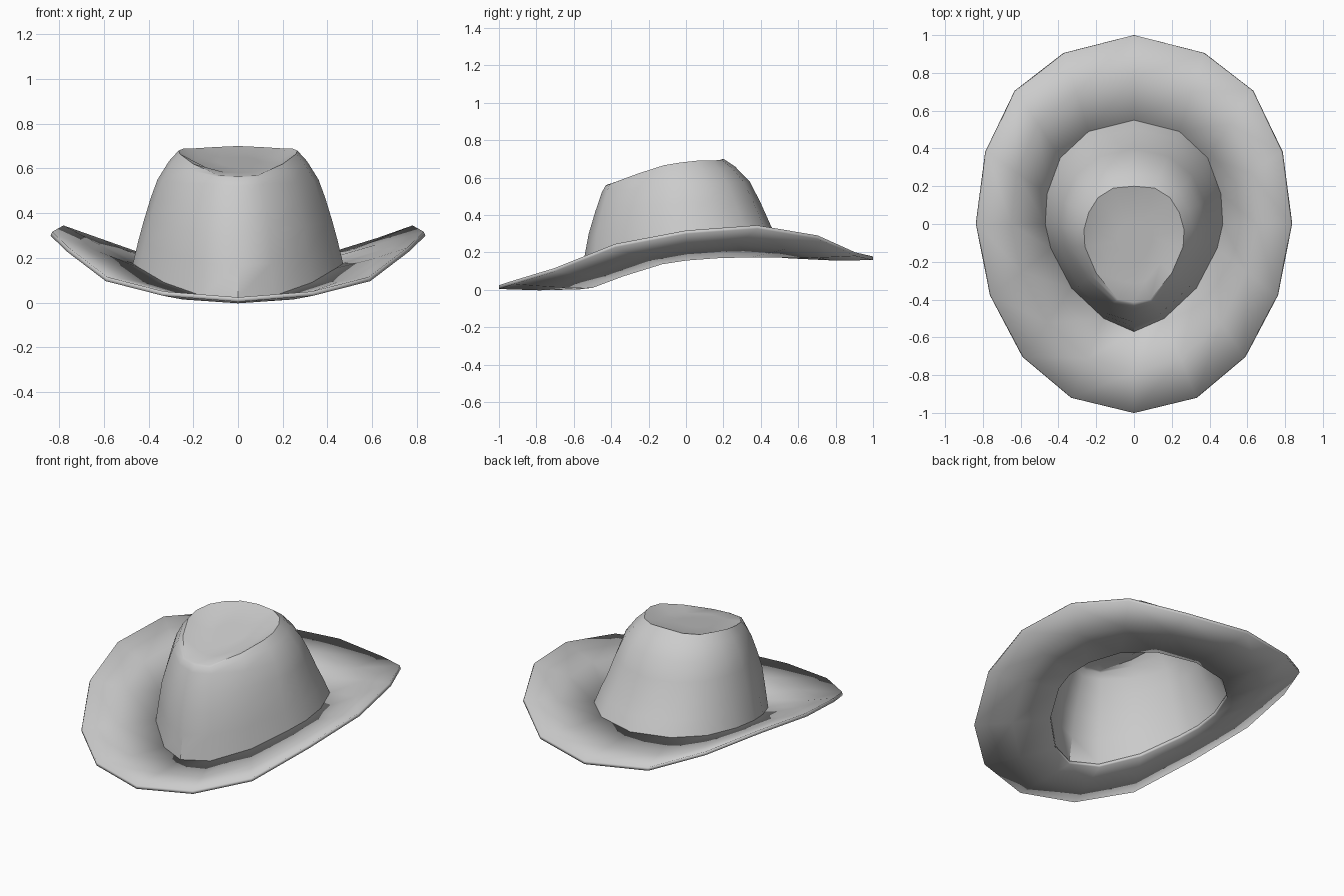
import bpy, bmesh
from mathutils import Vector

if "Cube" in bpy.data.objects:
    bpy.data.objects.remove(bpy.data.objects["Cube"])

# Half outlines running from the back (x = 0) round one side to the front (x = 0)
BRIM_EDGE = [(0, 1, .178), (.37, .905, .2), (.625, .705, .29), (.78, .38, .345), (.83, 0, .317),
             (.755, -.38, .245), (.585, -.705, .115), (.33, -.92, .05), (0, -1, .024)]
CROWN_BASE = [(0, .55, .188), (.24, .49, .193), (.39, .35, .193), (.46, .16, .187), (.47, 0, .175),
              (.44, -.13, .155), (.33, -.34, .09), (.16, -.5, .03), (0, -.57, .022)]
CROWN_MID = [(0, .455, .34), (.2, .41, .35), (.335, .3, .36), (.4, .14, .37), (.42, 0, .37),
             (.395, -.13, .36), (.295, -.33, .34), (.14, -.475, .31), (0, -.52, .3)]
SHOULDER = [(0, .34, .58), (.16, .31, .575), (.28, .22, .57), (.345, .1, .56), (.36, -.02, .55),
            (.34, -.12, .545), (.25, -.29, .535), (.11, -.42, .53), (0, -.45, .52)]
TOP_RIM = [(0, .2, .7), (.11, .19, .695), (.19, .14, .69), (.24, .06, .69), (.265, -.03, .68),
           (.26, -.12, .665), (.2, -.26, .62), (.085, -.4, .568), (0, -.415, .565)]


def ring(half):
    """Mirror a half outline into a closed ring."""
    return [Vector(p) for p in half] + [Vector((-x, y, z)) for x, y, z in half[-2:0:-1]]


def blend(a, b, t, lift=0):
    return [p.lerp(q, t) + Vector((0, 0, lift)) for p, q in zip(a, b)]


def loft(name, rings, tip=None):
    """Bridge rings ordered outside to inside / bottom to top."""
    bm = bmesh.new()
    loops = [[bm.verts.new(p) for p in r] for r in rings]
    n = len(loops[0])
    for a, b in zip(loops, loops[1:]):
        for i in range(n):
            j = (i + 1) % n
            bm.faces.new((a[j], a[i], b[i], b[j]))
    if tip:
        t = bm.verts.new(tip)
        for i in range(n):
            bm.faces.new((loops[-1][(i + 1) % n], loops[-1][i], t))
    me = bpy.data.meshes.new(name)
    bm.to_mesh(me)
    bm.free()
    ob = bpy.data.objects.new(name, me)
    bpy.context.collection.objects.link(ob)
    bpy.context.view_layer.objects.active = ob
    ob.select_set(True)
    bpy.ops.object.shade_smooth_by_angle(angle=0.75)
    ob.select_set(False)
    return ob


edge, base, mid, shoulder, rim = map(ring, (BRIM_EDGE, CROWN_BASE, CROWN_MID, SHOULDER, TOP_RIM))


# Crease in the top of the crown, sloping up to the back
def floor_z(y):
    return .56 + (y + .41) * .21


def dent(scale):
    c = -.08
    pts = [(p.x * scale, c + (p.y - c) * scale) for p in rim]
    return [Vector((x, y, floor_z(y))) for x, y in pts]


# Crown: a single open shell
loft("crown", [base, blend(base, mid, .5, .006), mid, blend(mid, shoulder, .5, .008), shoulder,
               blend(shoulder, rim, .55, .012), rim, dent(.7), dent(.35)],
     tip=(0, -.08, floor_z(-.08)))

# Brim: upswept at the sides, with thickness below
brim = loft("brim", [edge, blend(edge, base, .5, -.006), base])
thick = brim.modifiers.new("thickness", 'SOLIDIFY')
thick.thickness = .02
thick.offset = -1
